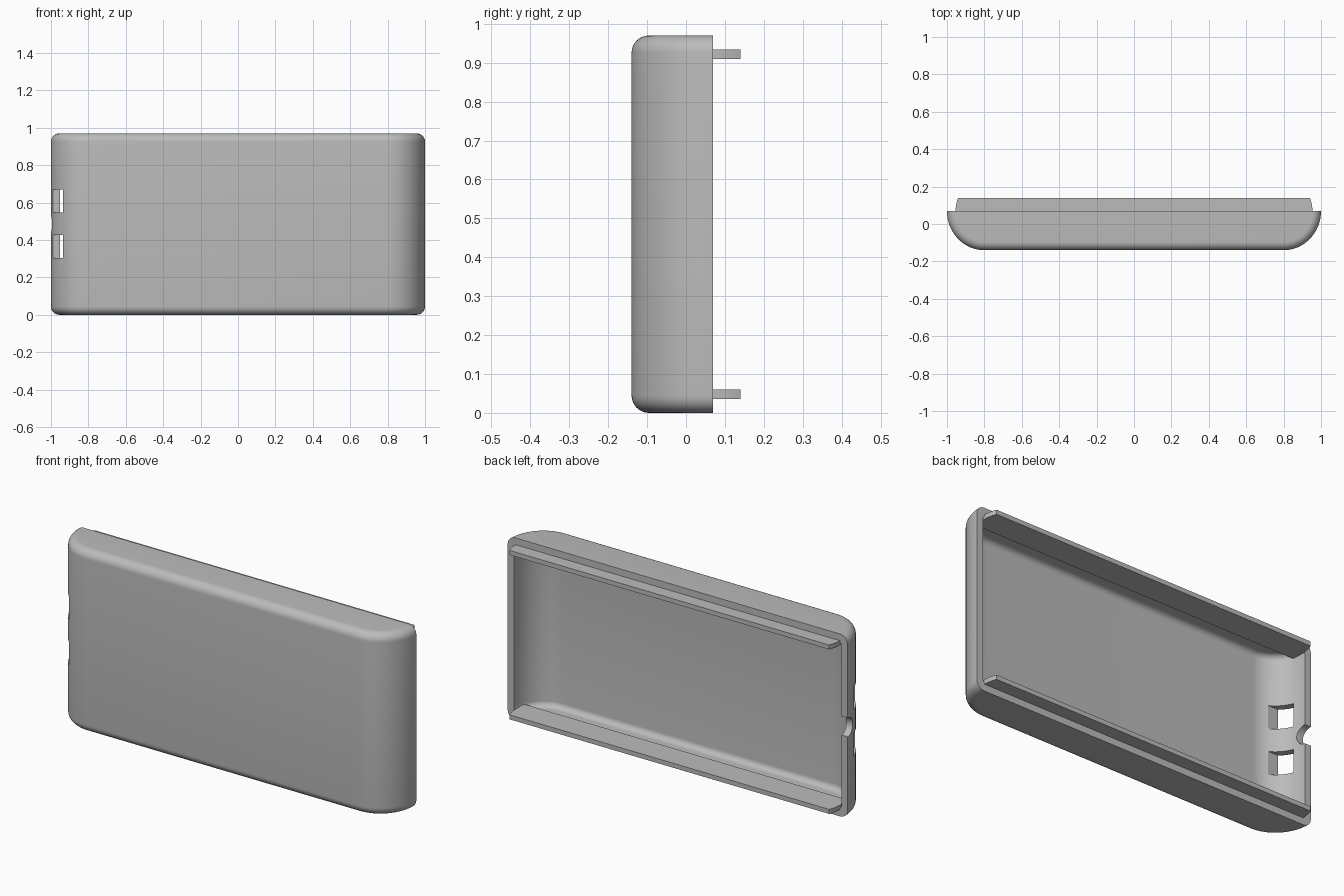
import bpy
import bmesh
from math import sin, cos, pi, radians

if "Cube" in bpy.data.objects:
    bpy.data.objects.remove(bpy.data.objects["Cube"])

grey = bpy.data.materials.new("plain grey")
grey.use_nodes = True
colour = (0.5, 0.5, 0.5, 1)
grey.diffuse_color = colour
grey.node_tree.nodes["Principled BSDF"].inputs["Base Color"].default_value = colour

HEIGHT, RIM, WALL, STEPS = 0.97, 0.07, 0.036, 20


def outline(inset, back):
    """Tray section: a flat front with two rounded sides, open at the back."""
    rx, ry = 0.2 - inset, 0.21 - inset
    right = [(0.8 + rx * cos(a), RIM - ry * sin(a))
             for a in (i * pi / 2 / STEPS for i in range(STEPS + 1))]
    if back > RIM:
        right.insert(0, (0.8 + rx, back))
    return right + [(-x, y) for x, y in reversed(right)]


def loft(name, sections):
    """Join stacked (outline, z) sections into a closed solid."""
    bm = bmesh.new()
    rings = [[bm.verts.new((x, y, z)) for x, y in pts] for pts, z in sections]
    for low, high in zip(rings, rings[1:]):
        for i in range(len(low)):
            j = (i + 1) % len(low)
            bm.faces.new((low[i], low[j], high[j], high[i]))
    bm.faces.new(rings[0])
    bm.faces.new(rings[-1])
    bmesh.ops.recalc_face_normals(bm, faces=bm.faces)
    mesh = bpy.data.meshes.new(name)
    bm.to_mesh(mesh)
    bm.free()
    mesh.materials.append(grey)
    obj = bpy.data.objects.new(name, mesh)
    bpy.context.collection.objects.link(obj)
    return obj


def rounded_tray(name, inset, fillet, back):
    """Tray solid with its top and bottom edges rounded all round."""
    angles = [i * pi / 16 for i in range(9)]
    low = [(inset + fillet * (1 - sin(a)), inset + fillet * (1 - cos(a)))
           for a in angles]
    levels = low + [(d, HEIGHT - z) for d, z in reversed(low)]
    return loft(name, [(outline(d, back), z) for d, z in levels])


def cut(target, cutter):
    cutter.hide_render = True
    cutter.hide_set(True)
    mod = target.modifiers.new(cutter.name, 'BOOLEAN')
    mod.operation = 'DIFFERENCE'
    mod.solver = 'EXACT'
    mod.object = cutter


def box(name, x, y, z):
    pts = [(x[0], y[0]), (x[1], y[0]), (x[1], y[1]), (x[0], y[1])]
    return loft(name, [(pts, z[0]), (pts, z[1])])


# Hollow shell, open at the back
shell = rounded_tray("shell", 0, 0.045, RIM)
cut(shell, rounded_tray("cavity_cutter", WALL, 0.03, 0.2))

# Two port windows in the side wall
for name, z in (("lower", (0.305, 0.427)), ("upper", (0.548, 0.67))):
    cut(shell, box(name + "_port_cutter", (-1.1, -0.85), (-0.085, 0.004), z))

# Round cable notch in the rim between the ports
bpy.ops.mesh.primitive_cylinder_add(vertices=48, radius=0.05, depth=0.2,
                                    location=(-1, RIM, HEIGHT / 2),
                                    rotation=(0, pi / 2, 0))
notch = bpy.context.object
notch.name = "notch_cutter"
cut(shell, notch)

# Apply the cuts so that edge smoothing follows the finished shape
bpy.context.view_layer.update()
finished = bpy.data.meshes.new_from_object(
    shell.evaluated_get(bpy.context.evaluated_depsgraph_get()))
shell.modifiers.clear()
shell.data = finished
for obj in list(bpy.data.objects):
    if obj.name.endswith("_cutter"):
        bpy.data.objects.remove(obj)

# Locking tabs along the long walls, with ends that curve inwards
tab_side = [(0.954, 0.0)] + [
    (0.8 + 0.154 * cos(a), RIM + 0.17 * sin(a))
    for a in (i * radians(24.3) / 6 for i in range(7))]
tab_outline = tab_side + [(-x, y) for x, y in reversed(tab_side)]
parts = [shell]
for name, z in (("lower_tab", WALL), ("upper_tab", HEIGHT - WALL - 0.024)):
    parts.append(loft(name, [(tab_outline, z), (tab_outline, z + 0.024)]))

# Smooth the curves and keep the edges sharp
bpy.ops.object.select_all(action='DESELECT')
for obj in parts:
    obj.select_set(True)
bpy.context.view_layer.objects.active = shell
bpy.ops.object.shade_smooth_by_angle(angle=radians(30))
